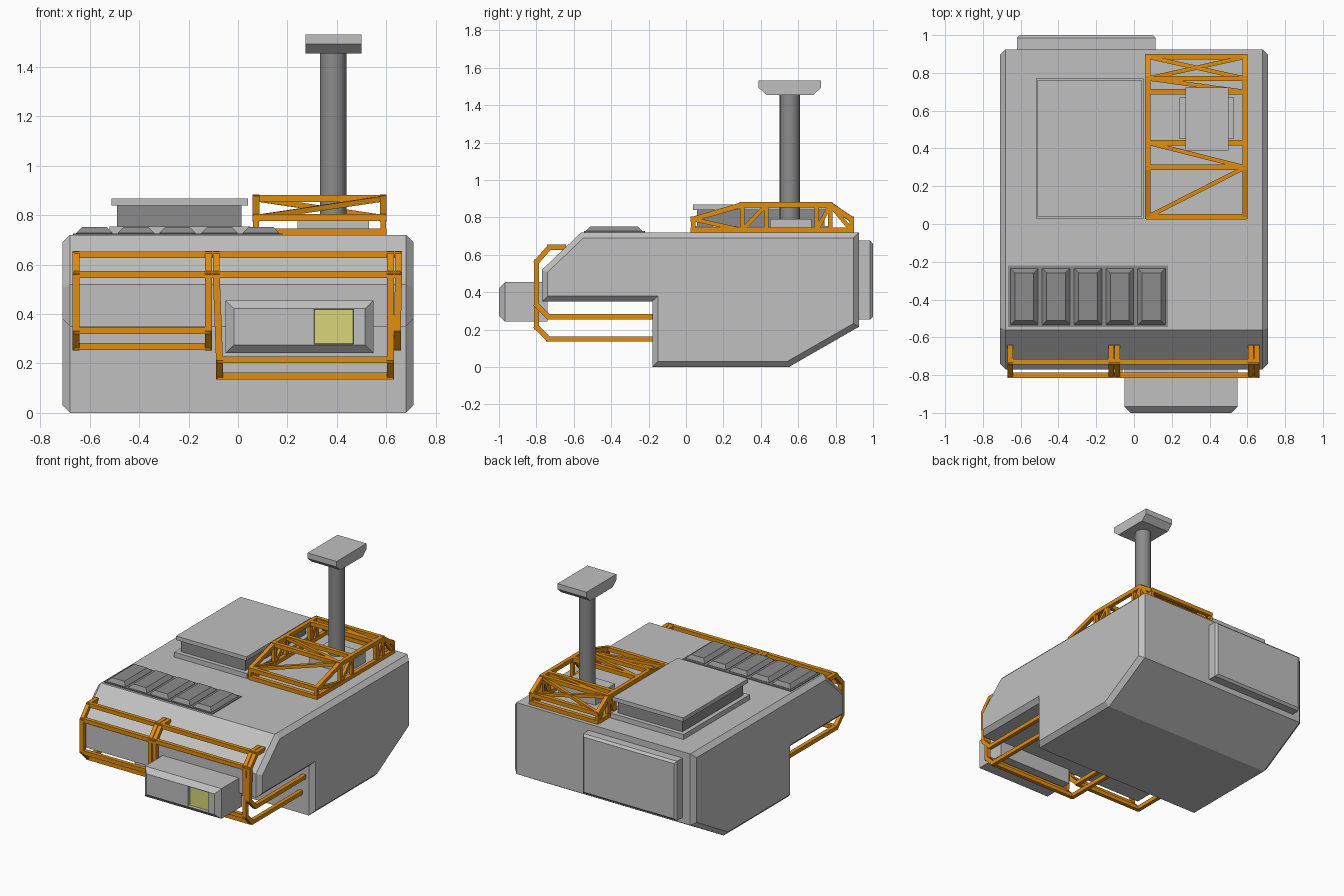
import bpy, bmesh
from mathutils import Vector, Matrix

cube = bpy.data.objects.get("Cube")
if cube:
    bpy.data.objects.remove(cube, do_unlink=True)


def material(name, r, g, b):
    m = bpy.data.materials.new(name)
    m.use_nodes = True
    m.diffuse_color = (r, g, b, 1)
    m.node_tree.nodes["Principled BSDF"].inputs["Base Color"].default_value = (r, g, b, 1)
    return m


LIGHT = material("light_grey", 0.53, 0.53, 0.53)
DARK = material("dark_grey", 0.26, 0.26, 0.26)
ORANGE = material("frame_orange", 0.75, 0.27, 0.005)
YELLOW = material("lamp_yellow", 0.70, 0.66, 0.19)


def finish(bm, name, *mats):
    bmesh.ops.recalc_face_normals(bm, faces=bm.faces)
    mesh = bpy.data.meshes.new(name)
    bm.to_mesh(mesh)
    bm.free()
    for m in mats:
        mesh.materials.append(m)
    obj = bpy.data.objects.new(name, mesh)
    bpy.context.collection.objects.link(obj)
    return obj


def chamfer_rim(bm, direction, width):
    """Chamfer the outline of every face that points along direction."""
    bm.normal_update()
    rim = {e for f in bm.faces if f.normal.dot(Vector(direction)) > 0.99 for e in f.edges}
    bmesh.ops.bevel(bm, geom=list(rim), offset=width, segments=1, affect='EDGES')


def add_box(bm, lo, hi):
    lo, hi = Vector(lo), Vector(hi)
    m = Matrix.Translation((lo + hi) / 2) @ Matrix.Diagonal((*(hi - lo), 1))
    bmesh.ops.create_cube(bm, size=1, matrix=m)


def box(name, lo, hi, mat, direction=None, width=0.0):
    bm = bmesh.new()
    add_box(bm, lo, hi)
    if direction:
        chamfer_rim(bm, direction, width)
    return finish(bm, name, mat)


def prism(name, profile, x0, x1, mat, width=0.0):
    """Extrude a (y, z) profile along x and chamfer both end outlines."""
    bm = bmesh.new()
    face = bm.faces.new([bm.verts.new((x0, y, z)) for y, z in profile])
    out = bmesh.ops.extrude_face_region(bm, geom=[face], use_keep_orig=True)
    moved = [v for v in out["geom"] if isinstance(v, bmesh.types.BMVert)]
    bmesh.ops.translate(bm, verts=moved, vec=(x1 - x0, 0, 0))
    bmesh.ops.recalc_face_normals(bm, faces=bm.faces)
    if width:
        chamfer_rim(bm, (1, 0, 0), width)
        chamfer_rim(bm, (-1, 0, 0), width)
    return finish(bm, name, mat)


def beam(bm, a, b, w=0.028):
    """Square bar between two points, run slightly past both ends."""
    a, b = Vector(a), Vector(b)
    d = b - a
    m = (Matrix.Translation((a + b) / 2) @ d.to_track_quat('Z', 'Y').to_matrix().to_4x4()
         @ Matrix.Diagonal((w, w, d.length + w * 0.6, 1)))
    bmesh.ops.create_cube(bm, size=1, matrix=m)


def path(bm, points):
    for a, b in zip(points, points[1:]):
        beam(bm, a, b)


# Hull with overhanging nose and sloped tail
prism("hull", [(-0.18, 0), (0.55, 0), (0.925, 0.215), (0.925, 0.72), (-0.56, 0.72),
               (-0.77, 0.52), (-0.77, 0.35), (-0.18, 0.35)], -0.71, 0.71, LIGHT, 0.03)
box("rear_panel", (-0.62, 0.9, 0.255), (0.115, 1.0, 0.675), LIGHT, (0, 1, 0), 0.015)

# Roof hatch: base plate, recessed neck and lid
box("hatch_base", (-0.52, 0.03, 0.71), (0.05, 0.77, 0.755), LIGHT)
box("hatch_neck", (-0.49, 0.06, 0.75), (0.015, 0.74, 0.845), DARK)
box("hatch_lid", (-0.512, 0.038, 0.84), (0.04, 0.762, 0.868), LIGHT)

# Row of roof vents on a thin tray
box("vent_tray", (-0.668, -0.545, 0.71), (0.18, -0.22, 0.726), DARK)
for i in range(5):
    x = -0.655 + i * 0.1685
    box(f"vent_{i + 1}", (x, -0.535, 0.715), (x + 0.148, -0.235, 0.752), DARK, (0, 0, 1), 0.024)

# Mast with foot block and head
box("mast_foot", (0.24, 0.45, 0.71), (0.53, 0.67, 0.79), LIGHT)
bm = bmesh.new()
bmesh.ops.create_cone(bm, cap_ends=True, segments=24, radius1=0.054, radius2=0.054, depth=0.7,
                      matrix=Matrix.Translation((0.385, 0.555, 1.12)))
mast = finish(bm, "mast", DARK)
bpy.context.view_layer.objects.active = mast
mast.select_set(True)
bpy.ops.object.shade_smooth_by_angle()
prism("mast_head", [(0.43, 1.455), (0.68, 1.455), (0.722, 1.493), (0.722, 1.532),
                    (0.388, 1.532), (0.388, 1.493)], 0.273, 0.5, LIGHT)

# Lamp housing with a recessed window cut in its front face
bm = bmesh.new()
add_box(bm, (-0.05, -1.0, 0.242), (0.548, -0.74, 0.455))
chamfer_rim(bm, (0, -1, 0), 0.033)
for co, no in [((0.308, 0, 0), (1, 0, 0)), ((0.468, 0, 0), (1, 0, 0)),
               ((0, 0, 0.278), (0, 0, 1)), ((0, 0, 0.42), (0, 0, 1))]:
    bm.normal_update()
    front = [f for f in bm.faces if f.normal.y < -0.99]
    edges = {e for f in front for e in f.edges}
    verts = {v for f in front for v in f.verts}
    bmesh.ops.bisect_plane(bm, geom=[*front, *edges, *verts], plane_co=co, plane_no=no)
bm.normal_update()
window = min((f for f in bm.faces if f.normal.y < -0.99),
             key=lambda f: (f.calc_center_median() - Vector((0.388, -1, 0.349))).length)
bmesh.ops.inset_region(bm, faces=[window], thickness=0.003, depth=-0.02)
window.material_index = 1
finish(bm, "lamp_housing", LIGHT, YELLOW)


# Front guard: bent ribs joined by cross bars
def rib(bm, x, low, x_low):
    path(bm, [(x, -0.65, 0.64), (x, -0.73, 0.64), (x, -0.8, 0.56), (x_low, -0.8, low + 0.065),
              (x_low, -0.735, low), (x_low, -0.17, low)])


HIGH, LOW = 0.268, 0.15
bm = bmesh.new()
for x, low, x_low in [(-0.655, HIGH, -0.655), (-0.12, HIGH, -0.12), (-0.088, LOW, -0.075),
                      (0.618, LOW, 0.618), (0.65, HIGH, 0.645)]:
    rib(bm, x, low, x_low)
for y, z in [(-0.73, 0.64), (-0.8, 0.56)]:
    beam(bm, (-0.655, y, z), (0.65, y, z))
for x0, x1, low in [(-0.655, -0.12, HIGH), (-0.075, 0.618, LOW)]:
    for y, z in [(-0.8, low + 0.065), (-0.735, low)]:
        beam(bm, (x0, y, z), (x1, y, z))
finish(bm, "front_guard", ORANGE)

# Roof truss around the mast
XL, XR, FLOOR = 0.073, 0.588, 0.732
stations = [(0.038, 0.79), (0.3, 0.867), (0.43, 0.867), (0.7, 0.867), (0.77, 0.867), (0.885, 0.79)]
bm = bmesh.new()
for x in (XL, XR):
    path(bm, [(x, y, z) for y, z in stations])
    beam(bm, (x, stations[0][0], FLOOR), (x, stations[-1][0], FLOOR))
    for y, z in stations:
        beam(bm, (x, y, FLOOR), (x, y, z), 0.024)
    # Side webs, alternating up and down
    for i, ((ya, za), (yb, zb)) in enumerate(zip(stations, stations[1:])):
        if i == 2:
            continue
        if i % 2:
            beam(bm, (x, ya, FLOOR), (x, yb, zb), 0.022)
        else:
            beam(bm, (x, ya, za), (x, yb, FLOOR), 0.022)
for y, z in stations:
    beam(bm, (XL, y, z), (XR, y, z))
for y in (stations[0][0], stations[-1][0]):
    beam(bm, (XL, y, FLOOR), (XR, y, FLOOR))
# Top bracing from one side rail to the other
for i, j in [(0, 1), (2, 1), (4, 3), (4, 5), (5, 4)]:
    (ya, za), (yb, zb) = stations[i], stations[j]
    beam(bm, (XL, ya, za), (XR, yb, zb), 0.022)
finish(bm, "roof_truss", ORANGE)
